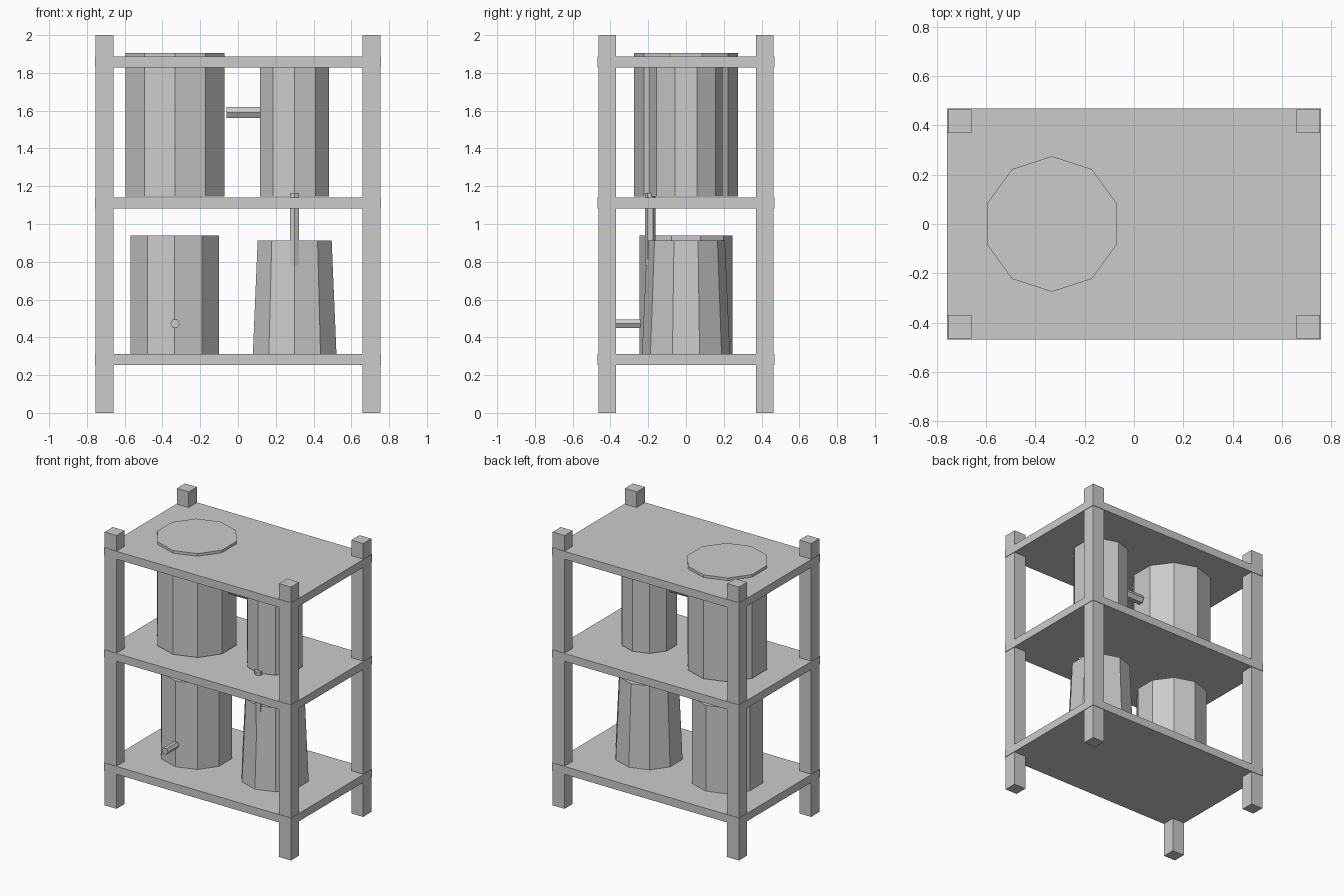
import bpy
import math
from mathutils import Matrix

cube = bpy.data.objects.get("Cube")
if cube:
    bpy.data.objects.remove(cube, do_unlink=True)

grey = bpy.data.materials.new("plain_grey")
grey.use_nodes = True
colour = (0.6, 0.6, 0.6, 1)
grey.diffuse_color = colour
grey.node_tree.nodes["Principled BSDF"].inputs["Base Color"].default_value = colour


def finish(name):
    obj = bpy.context.object
    obj.name = name
    obj.data.materials.append(grey)
    return obj


def box(name, centre, size):
    bpy.ops.mesh.primitive_cube_add(size=1, location=centre)
    obj = finish(name)
    obj.data.transform(Matrix.Diagonal((*size, 1)))


def barrel(name, x, bottom, top, r_bottom, r_top):
    # ten-sided, with a corner facing the front
    bpy.ops.mesh.primitive_cone_add(vertices=10, radius1=r_bottom, radius2=r_top,
                                    depth=top - bottom,
                                    location=(x, 0, (bottom + top) / 2))
    finish(name)


def pipe(name, centre, radius, length, axis):
    # six-sided rod, turned onto the given axis
    bpy.ops.mesh.primitive_cylinder_add(vertices=6, radius=radius, depth=length,
                                        location=centre)
    obj = finish(name)
    if axis == "X":
        obj.data.transform(Matrix.Rotation(math.pi / 2, 4, "Y"))
    elif axis == "Y":
        obj.data.transform(Matrix.Rotation(math.pi / 2, 4, "X")
                           @ Matrix.Rotation(math.pi / 6, 4, "Z"))


# Frame: corner posts and three shelves
for side, sx in (("right", -1), ("left", 1)):
    for end, sy in (("front", -1), ("back", 1)):
        box(f"{end}_{side}_post", (sx * 0.706, sy * 0.417, 1), (0.096, 0.094, 2))

for name, z in (("bottom", 0.283), ("middle", 1.11), ("top", 1.857)):
    box(f"{name}_shelf", (0, 0, z), (1.515, 0.935, 0.058))

# Barrels
barrel("upper_large_barrel", -0.333, 1.145, 1.905, 0.275, 0.275)
barrel("upper_small_barrel", 0.298, 1.145, 1.85, 0.192, 0.192)
barrel("lower_barrel", -0.335, 0.305, 0.94, 0.247, 0.247)
barrel("lower_tapered_barrel", 0.3, 0.305, 0.913, 0.233, 0.206)

# Pipes joining and draining the barrels
pipe("connecting_pipe", (0.03, 0, 1.59), 0.034, 0.18, "X")
pipe("spout", (-0.333, -0.3, 0.472), 0.025, 0.14, "Y")
pipe("drain_pipe", (0.3, -0.19, 0.972), 0.028, 0.385, "Z")
